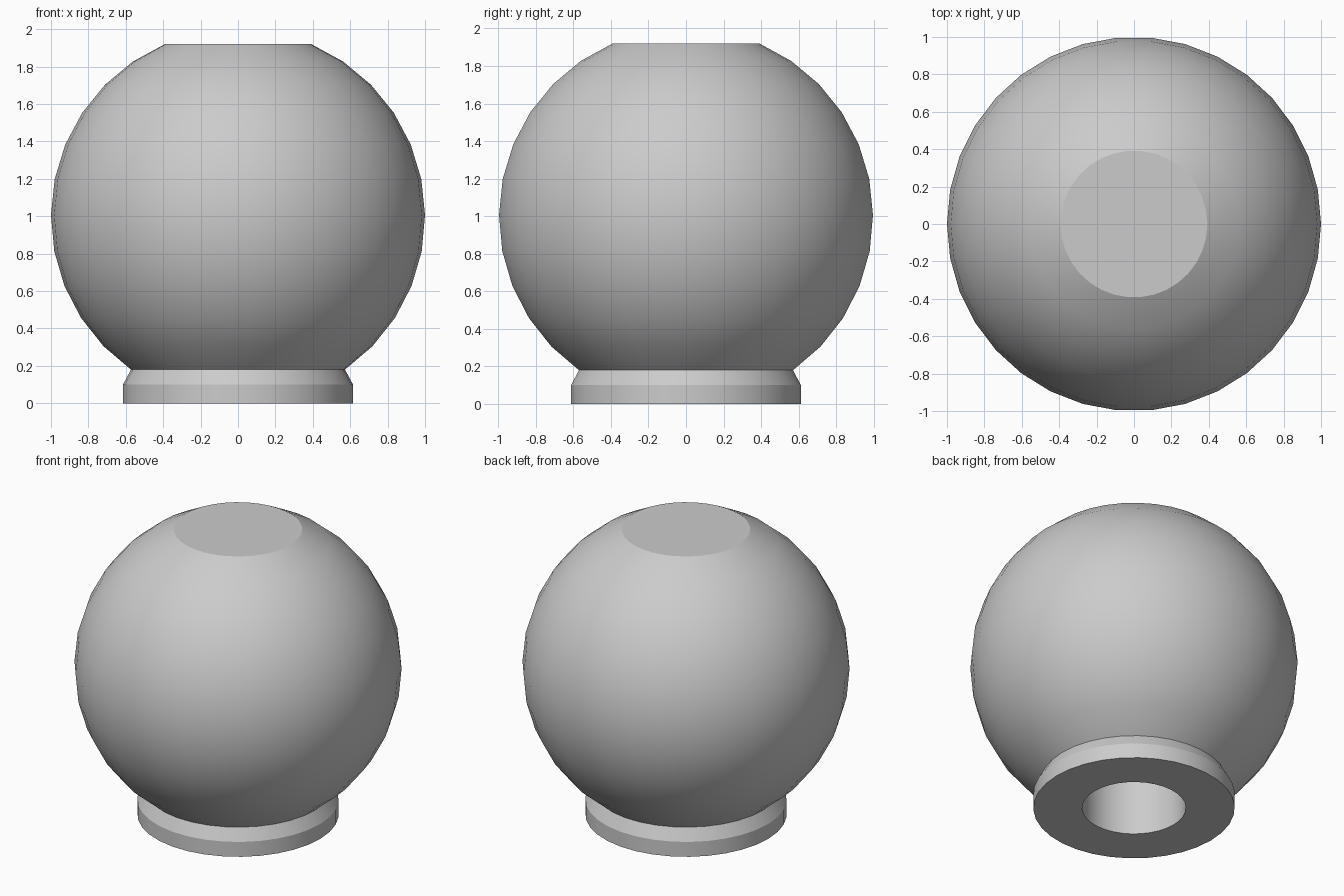
import bpy, bmesh
from math import sin, cos, pi, radians

cube = bpy.data.objects.get("Cube")
if cube:
    bpy.data.objects.remove(cube, do_unlink=True)

SEGMENTS = 34

grey = bpy.data.materials.new("plain grey")
grey.use_nodes = True
grey.diffuse_color = (0.6, 0.6, 0.6, 1)
grey.node_tree.nodes["Principled BSDF"].inputs["Base Color"].default_value = grey.diffuse_color


def lathe(name, profile):
    """Turn a (radius, height) profile around z; radius 0 makes a centre point."""
    bm = bmesh.new()
    rings = []
    for r, z in profile:
        if r == 0:
            rings.append([bm.verts.new((0, 0, z))] * SEGMENTS)
        else:
            angles = [2 * pi * i / SEGMENTS for i in range(SEGMENTS)]
            rings.append([bm.verts.new((r * cos(a), r * sin(a), z)) for a in angles])
    for low, high in zip(rings, rings[1:]):
        for i in range(SEGMENTS):
            j = (i + 1) % SEGMENTS
            corners = dict.fromkeys((low[i], low[j], high[j], high[i]))
            bm.faces.new(list(corners))
    mesh = bpy.data.meshes.new(name)
    bm.to_mesh(mesh)
    bm.free()
    mesh.materials.append(grey)
    obj = bpy.data.objects.new(name, mesh)
    bpy.context.collection.objects.link(obj)
    bpy.ops.object.select_all(action="DESELECT")
    obj.select_set(True)
    bpy.context.view_layer.objects.active = obj
    bpy.ops.object.shade_smooth_by_angle(angle=radians(24))
    return obj


# Ball: unit sphere cut flat at the top and open onto the collar below
LOW, HIGH, STEPS = radians(-55.1), radians(66.9), 11
arc = [LOW + (HIGH - LOW) * i / STEPS for i in range(STEPS + 1)]
ball_profile = [(cos(a), 1 + sin(a)) for a in arc]
top_z = ball_profile[-1][1]
lathe("ball", ball_profile + [(0, top_z)])

# Collar: chamfered foot with a blind bore running up into the ball
neck = ball_profile[0]
lathe("collar", [(0, 1.0), (0.317, 1.0), (0.317, 0), (0.615, 0), (0.615, 0.1), neck])
